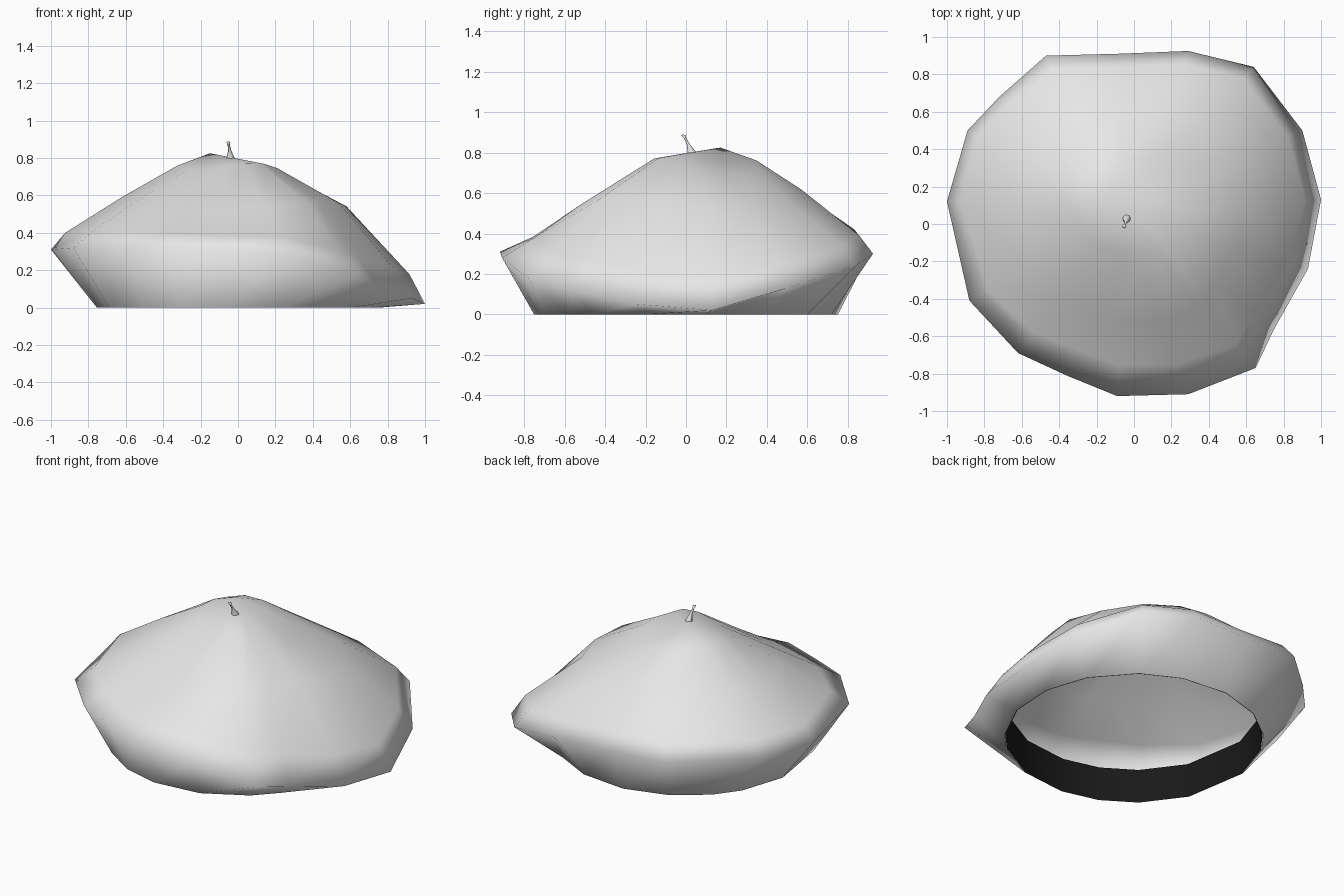
import bpy
import bmesh
from math import sin, cos, atan2, tau
from mathutils import Vector

if "Cube" in bpy.data.objects:
    bpy.data.objects.remove(bpy.data.objects["Cube"])


def material(name, level):
    mat = bpy.data.materials.new(name)
    mat.use_nodes = True
    colour = (level, level, level, 1)
    mat.diffuse_color = colour
    bsdf = mat.node_tree.nodes["Principled BSDF"]
    bsdf.inputs["Base Color"].default_value = colour
    bsdf.inputs["Roughness"].default_value = 0.8
    return mat


def loft(name, rings, mat, tip=None, base=False):
    """Bridge equal closed rings; optionally fan to a tip and cap the base."""
    bm = bmesh.new()
    loops = [[bm.verts.new(p) for p in ring] for ring in rings]
    n = len(loops[0])
    for low, high in zip(loops, loops[1:]):
        for i in range(n):
            j = (i + 1) % n
            bm.faces.new((low[i], low[j], high[j], high[i]))
    if tip is not None:
        top = bm.verts.new(tip)
        for i in range(n):
            bm.faces.new((loops[-1][i], loops[-1][(i + 1) % n], top))
    if base:
        bm.faces.new(loops[0][::-1])
    for face in bm.faces:
        face.smooth = True
    mesh = bpy.data.meshes.new(name)
    bm.to_mesh(mesh)
    bm.free()
    mesh.materials.append(mat)
    obj = bpy.data.objects.new(name, mesh)
    bpy.context.collection.objects.link(obj)
    return obj


felt = material("light grey felt", 0.82)
lining = material("black band", 0.01)

# Slouched brim edge, drooping on one side
rim = [Vector(p) for p in (
    (1, .13, .02), (.9, .5, .13), (.64, .84, .24), (.29, .925, .3),
    (-.09, .91, .31), (-.47, .9, .33), (-.72, .68, .33), (-.89, .5, .32),
    (-1, .12, .31), (-.88, -.41, .32), (-.62, -.69, .33), (-.36, -.81, .32),
    (-.09, -.92, .31), (.29, -.91, .28), (.65, -.77, .17),
    (.75, -.56, .12), (.93, -.24, .05))]
apex = Vector((-.15, .17, .825))
center = Vector((-.05, .06, 0))

opening, shoulder, middle, upper = [], [], [], []
for p in rim:
    a = atan2(p.y, p.x)
    c, s = cos(a), sin(a)
    front = max(-s, 0)
    back_left = max(c, 0) * max(s, 0)
    back_right = max(-c, 0) * max(s, 0)
    opening.append((.76 * c, .755 * s, 0))

    def toward(t, z):
        q = center.lerp(p, t)
        return (q.x, q.y, z)

    shoulder.append(toward(.92 - .09 * front,
                           p.z + .09 + .08 * max(c, 0) - .015 * front - .08 * back_left))
    middle.append(toward(.6, .57 - .02 * c + .05 * s - .09 * max(c, 0) * s
                         - .03 * back_left - .04 * back_right))
    upper.append(toward(.28 + .06 * s,
                        .745 - .015 * c + .015 * s * s - .03 * sin(2 * a)
                        - .06 * back_left - .06 * back_right))

loft("hat_crown", [opening, rim, shoulder, middle, upper], felt, tip=apex)

# Band lining the opening
band = [[(x * k, y * k, z) for x, y, _ in opening]
        for k, z in ((.997, 0), (.975, .21))]
loft("inner_band", band, lining)

# Small leaning stalk on top
stalk = []
for x, y, z, r in ((-.04, .035, .77, .028), (-.04, .03, .8, .022),
                   (-.044, .012, .84, .008), (-.05, -.004, .87, .006),
                   (-.052, -.012, .885, .011)):
    stalk.append([(x + r * cos(tau * i / 8), y + r * sin(tau * i / 8), z)
                  for i in range(8)])
loft("top_stalk", stalk, felt, tip=(-.053, -.014, .89), base=True)
